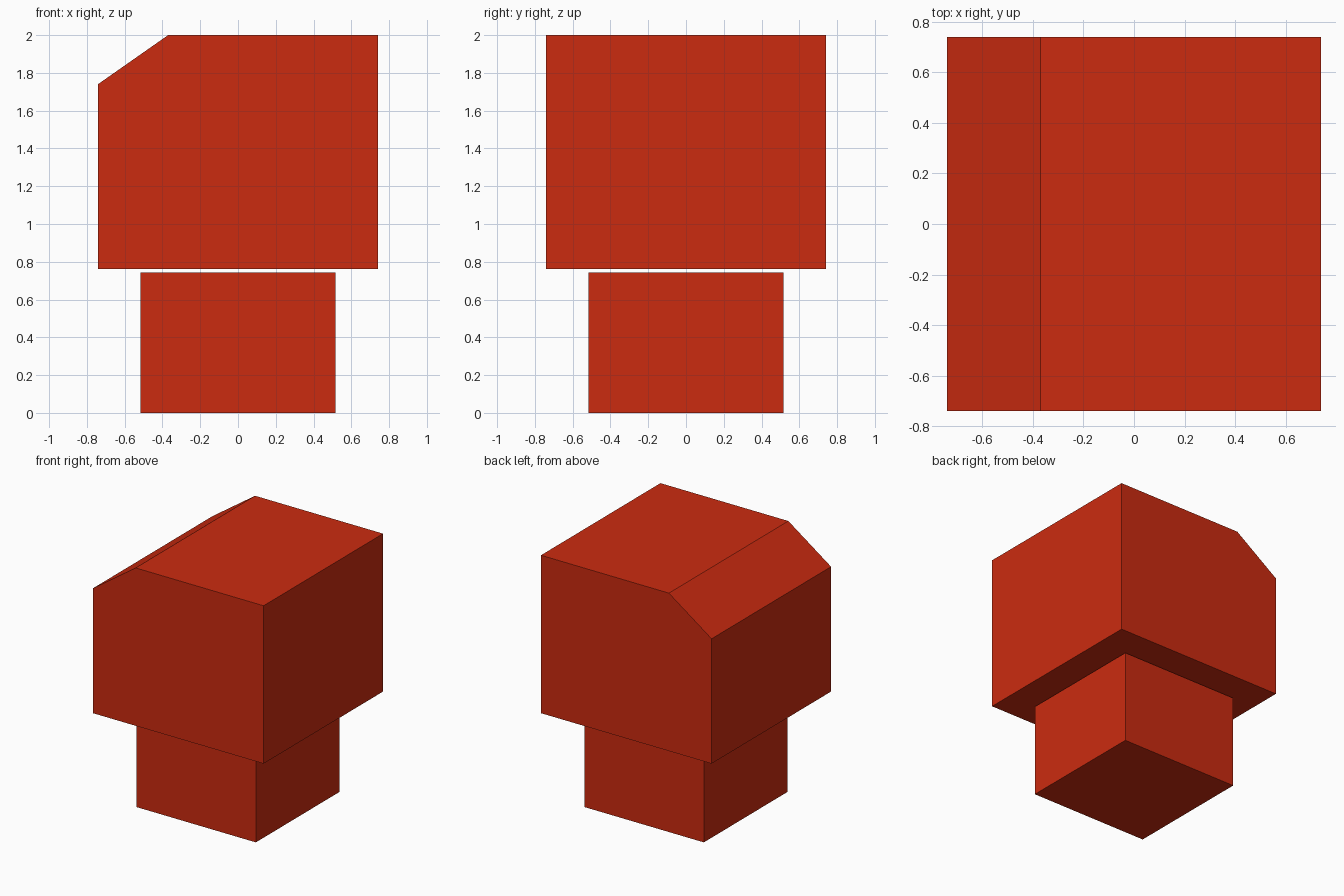
import bpy
import bmesh

if "Cube" in bpy.data.objects:
    bpy.data.objects.remove(bpy.data.objects["Cube"])

red = bpy.data.materials.new("red")
red.diffuse_color = (0.6, 0.024, 0.005, 1)
red.use_nodes = True
red.node_tree.nodes["Principled BSDF"].inputs["Base Color"].default_value = red.diffuse_color


def prism(name, profile, half_depth):
    """Extrude an x-z profile along y, centred on y = 0."""
    bm = bmesh.new()
    face = bm.faces.new([bm.verts.new((x, -half_depth, z)) for x, z in profile])
    ext = bmesh.ops.extrude_face_region(bm, geom=[face])
    verts = [g for g in ext["geom"] if isinstance(g, bmesh.types.BMVert)]
    bmesh.ops.translate(bm, verts=verts, vec=(0, 2 * half_depth, 0))
    bmesh.ops.recalc_face_normals(bm, faces=bm.faces)
    mesh = bpy.data.meshes.new(name)
    bm.to_mesh(mesh)
    bm.free()
    mesh.materials.append(red)
    obj = bpy.data.objects.new(name, mesh)
    bpy.context.collection.objects.link(obj)
    return obj


# Narrow block standing on the ground
b = 0.517
prism("lower_block", [(-b, 0), (b, 0), (b, 0.742), (-b, 0.742)], b)

# Wide block floating just above it, top left edge sloped off
u = 0.74
prism("upper_block", [(-u, 0.762), (u, 0.762), (u, 2), (-u / 2, 2), (-u, 1.741)], u)
